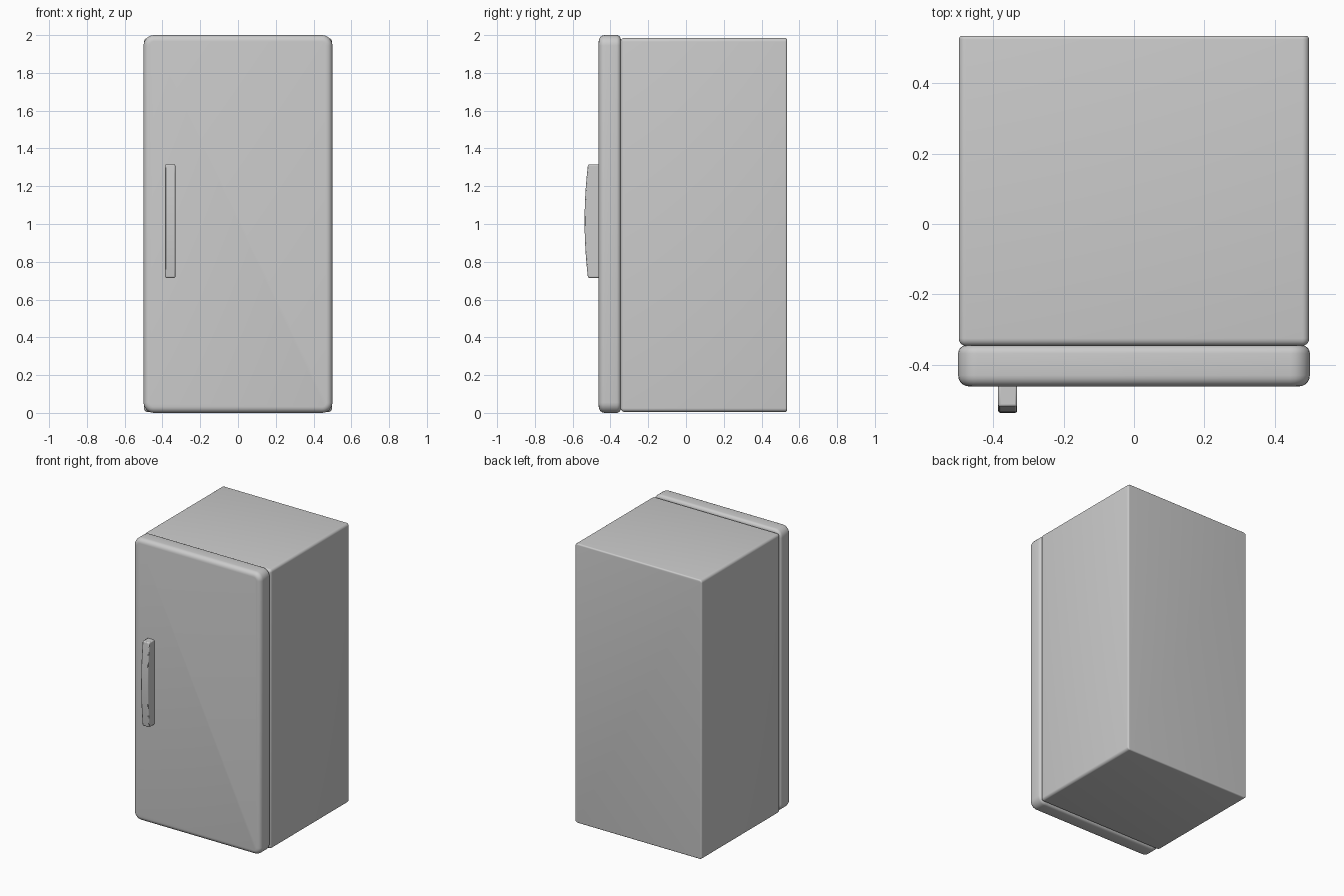
import bpy, bmesh, math

if "Cube" in bpy.data.objects:
    bpy.data.objects.remove(bpy.data.objects["Cube"])


def finish(name, bm, angle=40):
    bmesh.ops.recalc_face_normals(bm, faces=bm.faces)
    mesh = bpy.data.meshes.new(name)
    bm.to_mesh(mesh)
    bm.free()
    ob = bpy.data.objects.new(name, mesh)
    bpy.context.collection.objects.link(ob)
    bpy.ops.object.select_all(action='DESELECT')
    ob.select_set(True)
    bpy.context.view_layer.objects.active = ob
    bpy.ops.object.shade_smooth_by_angle(angle=math.radians(angle))
    return ob


def rounded_slab(name, half_w, z0, z1, radius, stations, steps=6):
    """Loft rounded rectangles along y; stations are (y, inset)."""
    bm = bmesh.new()
    rings = []
    for y, inset in stations:
        r = max(radius - inset, 0.008)
        w, lo, hi = half_w - inset, z0 + inset, z1 - inset
        centres = [(w - r, hi - r), (r - w, hi - r), (r - w, lo + r), (w - r, lo + r)]
        ring = []
        for q, (cx, cz) in enumerate(centres):
            for i in range(steps + 1):
                a = math.pi / 2 * (q + i / steps)
                ring.append(bm.verts.new((cx + r * math.cos(a), y, cz + r * math.sin(a))))
        rings.append(ring)
    for a, b in zip(rings, rings[1:]):
        for i in range(len(a)):
            j = (i + 1) % len(a)
            bm.faces.new((a[i], a[j], b[j], b[i]))
    bm.faces.new(rings[0])
    bm.faces.new(rings[-1])
    return finish(name, bm)


def edge_profile(y0, r0, y1, r1, steps=5):
    """Quarter-round easing at both ends of a slab."""
    angles = [math.pi / 2 * i / steps for i in range(steps + 1)]
    front = [(y0 + r0 * (1 - math.cos(a)), r0 * (1 - math.sin(a))) for a in angles]
    back = [(y1 - r1 * (1 - math.cos(a)), r1 * (1 - math.sin(a))) for a in reversed(angles)]
    return front + back


# Cabinet, door and the recessed seal between them
rounded_slab("cabinet", 0.498, 0.005, 1.985, 0.02, edge_profile(-0.347, 0.022, 0.535, 0.01))
rounded_slab("door", 0.5, 0.0, 2.0, 0.055, edge_profile(-0.462, 0.032, -0.345, 0.023))
rounded_slab("door_seal", 0.475, 0.025, 1.965, 0.02, [(-0.37, 0), (-0.33, 0)])

# Solid bowed handle: side profile extruded across x
bm = bmesh.new()
profile = [(-0.45, 0.715)]
for i in range(13):
    t = -1 + 2 * i / 12
    profile.append((-0.537 + 0.018 * t * t, 1.015 + 0.3 * t))
profile.append((-0.45, 1.315))
face = bm.faces.new([bm.verts.new((-0.386, y, z)) for y, z in profile])
ext = bmesh.ops.extrude_face_region(bm, geom=[face])
bmesh.ops.translate(bm, vec=(0.054, 0, 0),
                    verts=[v for v in ext["geom"] if isinstance(v, bmesh.types.BMVert)])
handle = finish("handle", bm)
bevel = handle.modifiers.new("soft_edges", 'BEVEL')
bevel.width = 0.006
bevel.segments = 2
bevel.limit_method = 'ANGLE'
bevel.angle_limit = math.radians(40)
